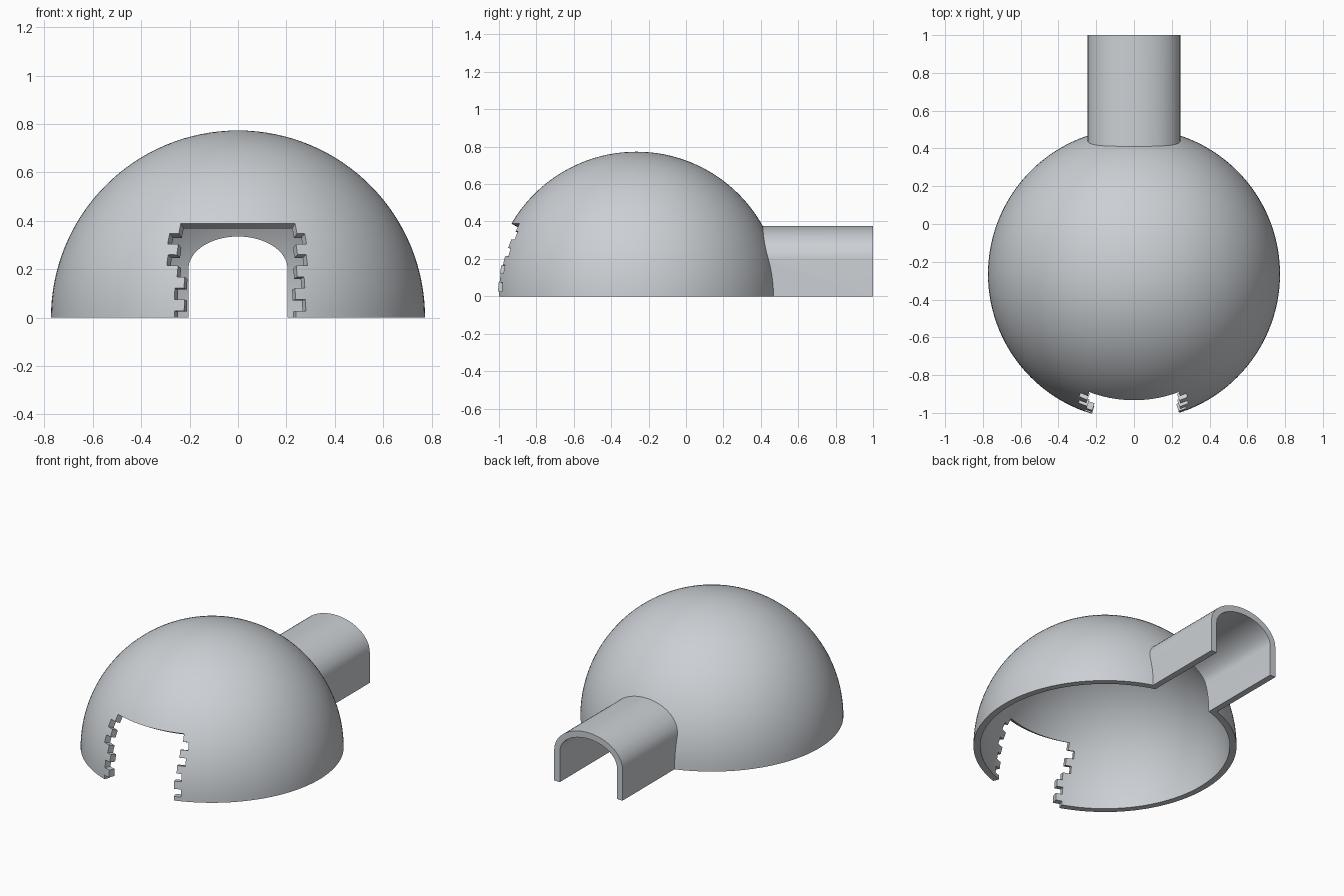
import bpy, bmesh, math
from mathutils import Vector, Matrix

cube = bpy.data.objects.get("Cube")
if cube:
    bpy.data.objects.remove(cube, do_unlink=True)

R, WALL, CY = 0.773, 0.04, -0.265      # dome radius, wall thickness, centre y
R_IN = R - WALL

plaster = bpy.data.materials.new("pale_grey")
plaster.use_nodes = True
GREY = (0.6, 0.63, 0.66, 1)
plaster.diffuse_color = GREY
plaster.node_tree.nodes["Principled BSDF"].inputs["Base Color"].default_value = GREY


def make_object(name, bm):
    bmesh.ops.recalc_face_normals(bm, faces=bm.faces)
    mesh = bpy.data.meshes.new(name)
    bm.to_mesh(mesh)
    bm.free()
    mesh.materials.append(plaster)
    obj = bpy.data.objects.new(name, mesh)
    bpy.context.collection.objects.link(obj)
    return obj


def loft(name, ring_a, ring_b):
    """Closed solid between two matching outlines."""
    bm = bmesh.new()
    a = [bm.verts.new(p) for p in ring_a]
    b = [bm.verts.new(p) for p in ring_b]
    bm.faces.new(a)
    bm.faces.new(b)
    for i in range(len(a)):
        j = (i + 1) % len(a)
        bm.faces.new((a[i], a[j], b[j], b[i]))
    return make_object(name, bm)


def cut(target, cutter):
    mod = target.modifiers.new("cut", 'BOOLEAN')
    mod.operation = 'DIFFERENCE'
    mod.solver = 'EXACT'
    mod.object = cutter
    bpy.context.view_layer.objects.active = target
    bpy.ops.object.modifier_apply(modifier=mod.name)
    cutter.hide_render = True
    bpy.data.objects.remove(cutter, do_unlink=True)


def smooth(obj):
    bpy.ops.object.select_all(action='DESELECT')
    obj.select_set(True)
    bpy.context.view_layer.objects.active = obj
    bpy.ops.object.shade_smooth_by_angle(angle=math.radians(30))


def arc(radius, steps=32):
    angles = [math.pi / 2 * i / steps for i in range(steps + 1)]
    return [Vector((radius * math.cos(t), 0, radius * math.sin(t))) for t in angles]


def lathe(name, profile, closed):
    """Spin a profile about the dome's axis."""
    bm = bmesh.new()
    verts = [bm.verts.new(p) for p in profile]
    edges = [bm.edges.new(pair) for pair in zip(verts, verts[1:])]
    if closed:
        edges.append(bm.edges.new((verts[-1], verts[0])))
    bmesh.ops.spin(bm, geom=verts + edges, cent=(0, 0, 0), axis=(0, 0, 1),
                   angle=math.tau, steps=128)
    bmesh.ops.remove_doubles(bm, verts=bm.verts, dist=0.0005)
    loose = [e for e in bm.edges if not e.link_faces]
    bmesh.ops.delete(bm, geom=loose, context='EDGES')
    bmesh.ops.translate(bm, verts=bm.verts, vec=(0, CY, 0))
    return make_object(name, bm)


def arch(half_width, top, spring=0.2, floor=0.0, steps=32):
    """Straight-sided arch outline in x, z."""
    pts = [(half_width, floor)]
    for i in range(steps + 1):
        t = math.pi * i / steps
        pts.append((half_width * math.cos(t), spring + (top - spring) * math.sin(t)))
    return pts + [(-half_width, floor)]


# Dome shell: outer arc joined to inner arc
dome = lathe("dome_shell", arc(R) + arc(R_IN)[::-1], closed=True)

# Doorway: stepped courses on both sides, cut towards the dome's centre
TOP, COURSE = 30.2, 3.53
right_x = [.241, .287, .25, .292, .25, .222, .262, .222, .262]
left_x = [.24, .28, .243, .285, .243, .275, .237, .28, .24]


def side(widths, sign):
    pts = []
    for row, x in enumerate(widths):
        hi = math.radians(TOP - COURSE * row)
        lo = math.radians(TOP - COURSE * (row + 1))
        lon = math.asin(x / (R * math.cos((hi + lo) / 2)))
        pts += [(sign * lon, hi), (sign * lon, lo)]
    return pts


left, right = side(left_x, 1), side(right_x, -1)
start, end = right[0][0], left[0][0]
lintel = [(start + (end - start) * i / 24, math.radians(TOP)) for i in range(1, 24)]
outline = right[::-1] + lintel + left


def project(dist):
    return [(dist * math.tan(lon), CY - dist, dist * math.tan(lat) / math.cos(lon))
            for lon, lat in outline]


cut(dome, loft("doorway_cutter", project(0.4), project(1.1)))

# Opening from the dome into the tunnel
hole = arch(0.205, 0.335, floor=-0.1)
cut(dome, loft("tunnel_opening_cutter", [(x, 0.1, z) for x, z in hole],
               [(x, 1.2, z) for x, z in hole]))
smooth(dome)

# Arched entrance tunnel, trimmed to sit inside the dome wall
section = arch(0.245, 0.375) + arch(0.205, 0.335)[::-1]
tunnel = loft("entrance_tunnel", [(x, 0.2, z) for x, z in section],
              [(x, 1.0, z) for x, z in section])
core = arc(R - WALL / 2)
core_profile = [Vector((p.x, 0, -p.z)) for p in core[:0:-1]] + core
cut(tunnel, lathe("core_cutter", core_profile, closed=False))
smooth(tunnel)
